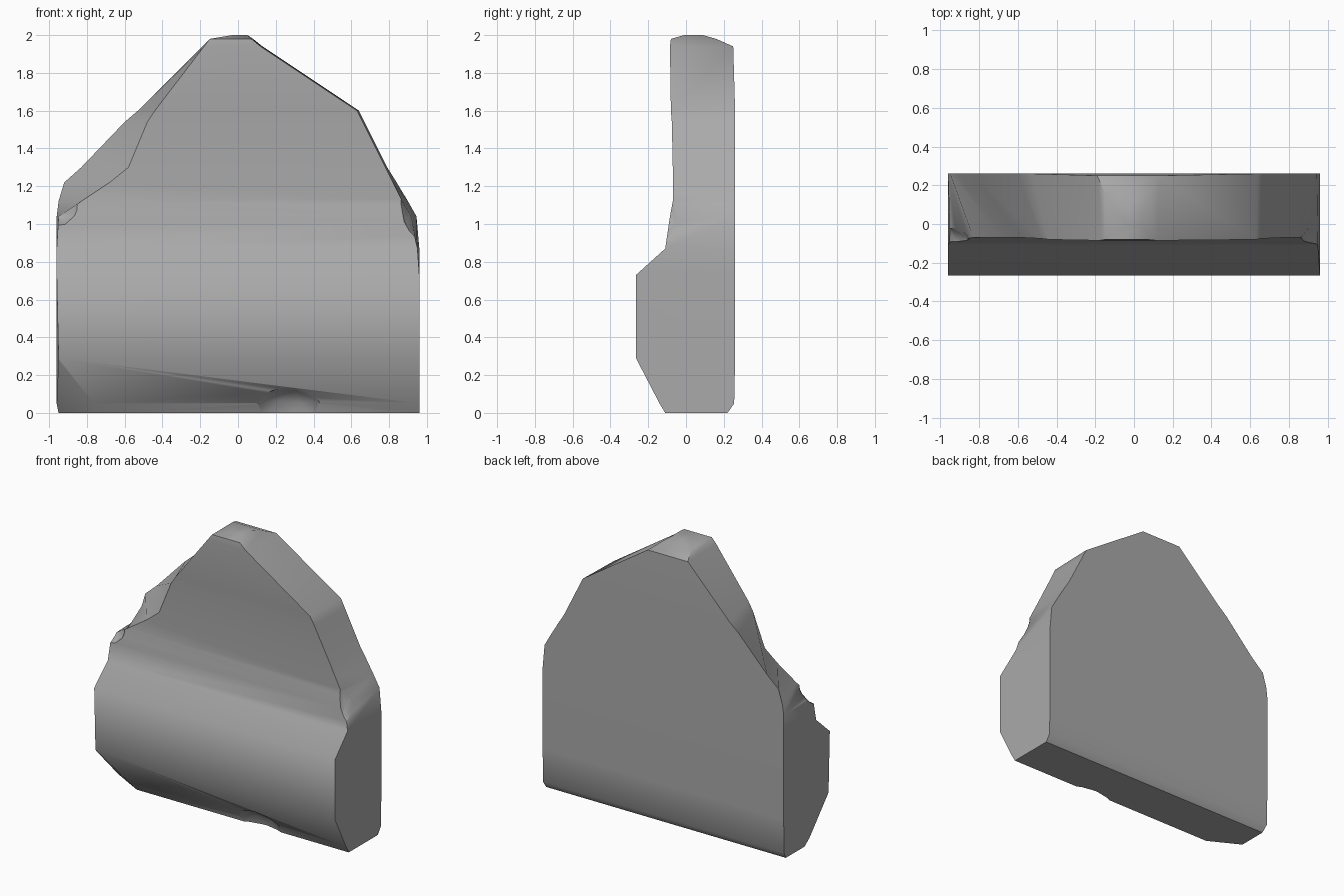
import bpy
import bmesh
from mathutils import Vector

default_cube = bpy.data.objects.get("Cube")
if default_cube:
    bpy.data.objects.remove(default_cube, do_unlink=True)

stone = bpy.data.materials.new("grey_stone")
stone.use_nodes = True
colour = (0.4, 0.4, 0.4, 1)
stone.diffuse_color = colour
stone.node_tree.nodes["Principled BSDF"].inputs["Base Color"].default_value = colour

# Slab sections: height, front y, back y, front left x, front right x, back left x, back right x
sections = [
    (0, -.11, .22, -.95, .96, -.95, .96),
    (.05, -.14, .255, -.96, .96, -.96, .96),
    (.29, -.265, .26, -.95, .96, -.96, .96),
    (.73, -.265, .26, -.96, .96, -.96, .96),
    (.87, -.11, .26, -.96, .95, -.96, .96),
    (1.04, -.085, .26, -.95, .91, -.96, .945),
    (1.12, -.07, .26, -.83, .87, -.95, .9),
    (1.22, -.07, .26, -.68, .82, -.92, .84),
    (1.3, -.07, .26, -.58, .78, -.83, .79),
    (1.54, -.075, .26, -.48, .66, -.6, .67),
    (1.6, -.08, .26, -.44, .63, -.53, .64),
    (1.94, -.085, .25, -.18, .12, -.19, .13),
    (1.98, -.08, .16, -.15, .07, -.15, .08),
    (2, -.01, .09, -.03, .05, -.03, .05),
]


def build_slab():
    """Loft the sections into one closed fragment."""
    bm = bmesh.new()
    rings = []
    for z, front, back, lf, rf, lb, rb in sections:
        corners = ((lf, front), (rf, front), (rb, back), (lb, back))
        rings.append([bm.verts.new((x, y, z)) for x, y in corners])
    for low, high in zip(rings, rings[1:]):
        for i in range(len(low)):
            j = (i + 1) % len(low)
            bm.faces.new((low[i], low[j], high[j], high[i]))
    bm.faces.new(reversed(rings[0]))
    bm.faces.new(rings[-1])

    # Flat break across the lower corner
    a, b, c = (Vector(p) for p in ((-.94, -.265, .28), (-.73, -.11, 0), (-.97, 0, .02)))
    cut = bmesh.ops.bisect_plane(
        bm, geom=bm.verts[:] + bm.edges[:] + bm.faces[:], dist=0.0001,
        plane_co=a, plane_no=(c - a).cross(b - a), clear_outer=True)
    edges = [e for e in cut["geom_cut"] if isinstance(e, bmesh.types.BMEdge)]
    bmesh.ops.holes_fill(bm, edges=edges, sides=0)
    bmesh.ops.recalc_face_normals(bm, faces=bm.faces)

    mesh = bpy.data.meshes.new("stone_fragment")
    bm.to_mesh(mesh)
    bm.free()
    mesh.materials.append(stone)
    obj = bpy.data.objects.new("stone_fragment", mesh)
    bpy.context.collection.objects.link(obj)
    return obj


def scoop(target, centre, size):
    """Knock a rounded chip out of the stone."""
    bpy.ops.mesh.primitive_ico_sphere_add(subdivisions=2, radius=1, location=centre)
    cutter = bpy.context.object
    cutter.name = "chip_cutter"
    cutter.scale = size
    cutter.hide_render = True
    cutter.data.materials.append(stone)
    modifier = target.modifiers.new("chip", "BOOLEAN")
    modifier.operation = "DIFFERENCE"
    modifier.solver = "EXACT"
    modifier.object = cutter
    bpy.context.view_layer.update()
    bpy.ops.object.select_all(action="DESELECT")
    target.select_set(True)
    bpy.context.view_layer.objects.active = target
    bpy.ops.object.modifier_apply(modifier=modifier.name)
    bpy.data.objects.remove(cutter, do_unlink=True)


fragment = build_slab()

# Shoulder chips and the notch under the front edge
scoop(fragment, (.99, -.13, 1.12), (.14, .16, .22))
scoop(fragment, (-.98, -.13, 1.1), (.15, .13, .12))
scoop(fragment, (.27, -.2, -.02), (.22, .13, .16))

bpy.ops.object.shade_smooth_by_angle(angle=0.85)
